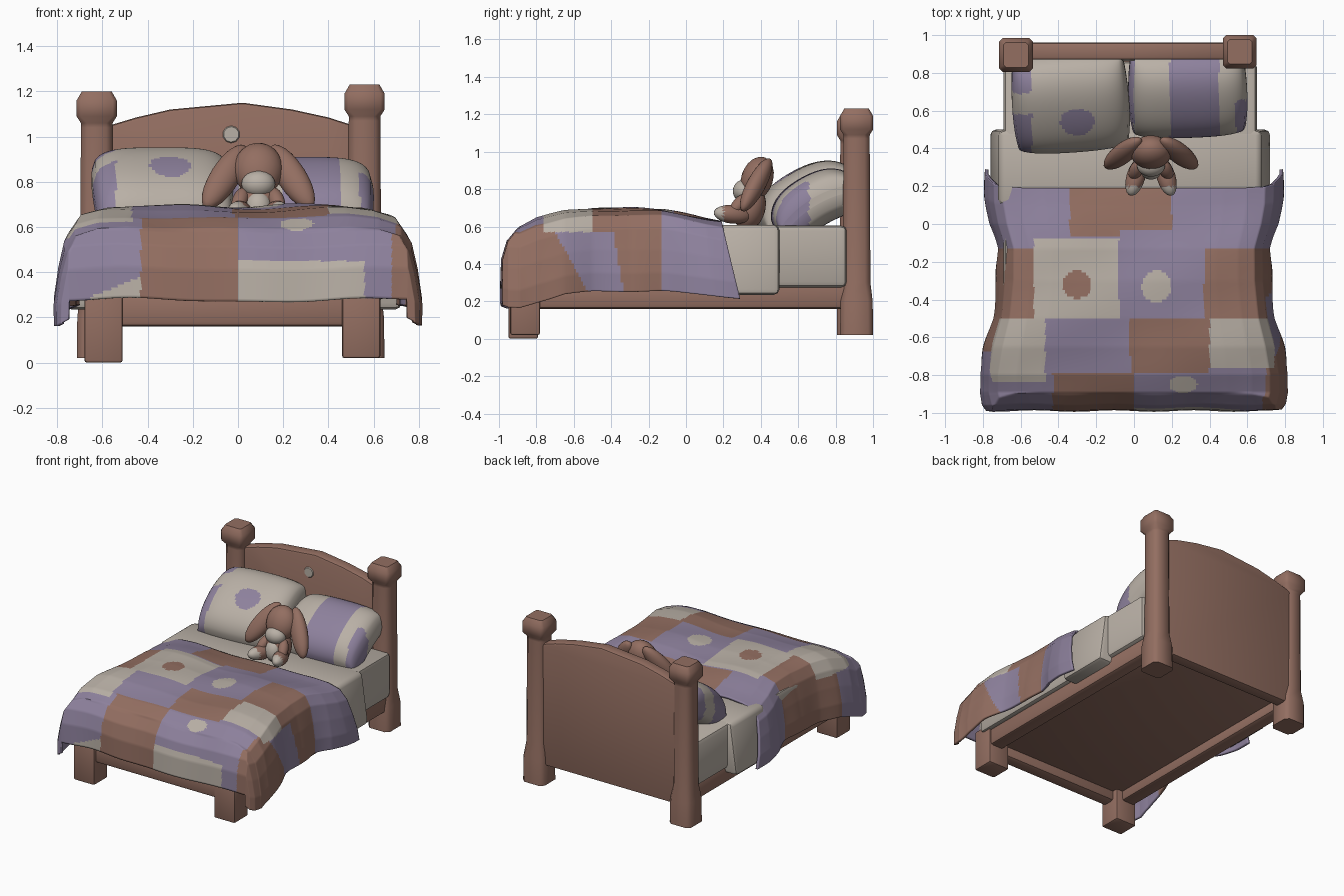
import bpy, bmesh, math
from mathutils import Vector, Matrix

if "Cube" in bpy.data.objects:
    bpy.data.objects.remove(bpy.data.objects["Cube"])

def material(name, col):
    m = bpy.data.materials.new(name)
    m.diffuse_color = (*col, 1)
    m.use_nodes = True
    m.node_tree.nodes["Principled BSDF"].inputs["Base Color"].default_value = m.diffuse_color
    return m

MATS = [material("brown_wood", (.293, .157, .12)),
        material("lavender_cloth", (.270, .221, .337)),
        material("cream_cloth", (.485, .434, .380))]
BROWN, LAV, CREAM = 0, 1, 2

def finish(name, bm, color, angle=40):
    """color is an index, or a rule taking the face centre and normal"""
    bm.normal_update()
    for f in bm.faces:
        f.smooth = True
        f.material_index = color(f.calc_center_median(), f.normal) if callable(color) else color
    me = bpy.data.meshes.new(name)
    bm.to_mesh(me)
    bm.free()
    for m in MATS:
        me.materials.append(m)
    me.set_sharp_from_angle(angle=math.radians(angle))
    ob = bpy.data.objects.new(name, me)
    bpy.context.collection.objects.link(ob)
    return ob

def box(name, x, y, z, color, bevel=.02, taper=1):
    """bevelled box; taper narrows the top in x"""
    bm = bmesh.new()
    bmesh.ops.create_cube(bm, size=1)
    for v in bm.verts:
        if v.co.z > 0:
            v.co.x *= taper
        v.co = [(a + b) / 2 + c * (b - a) for c, (a, b) in zip(v.co, (x, y, z))]
    bmesh.ops.bevel(bm, geom=bm.edges[:], offset=bevel, segments=2, profile=.5, affect='EDGES')
    return finish(name, bm, color)

def post(name, cx, cy, rings):
    """stack of chamfered squares: (half width, z, squareness)"""
    bm, prev = bmesh.new(), None
    for h, z, k in rings:
        c = h * k
        pts = [(h, -c), (h, c), (c, h), (-c, h), (-h, c), (-h, -c), (-c, -h), (c, -h)]
        ring = [bm.verts.new((cx + a, cy + b, z)) for a, b in pts]
        if prev:
            for i in range(8):
                bm.faces.new((prev[i], prev[(i+1) % 8], ring[(i+1) % 8], ring[i]))
        else:
            bm.faces.new(ring[::-1])
        prev = ring
    bm.faces.new(prev)
    return finish(name, bm, BROWN, 50)

def blob(name, p, q, w, t, color, facing=(0, -1, 0)):
    """ellipsoid running from p to q, half width w, half thickness t along facing"""
    p, q = Vector(p), Vector(q)
    zax = (q - p).normalized()
    xax = Vector(facing).cross(zax).normalized()
    yax = zax.cross(xax)
    rot = Matrix((xax, yax, zax)).transposed().to_4x4()
    bm = bmesh.new()
    bmesh.ops.create_icosphere(bm, subdivisions=3, radius=1)
    bm.transform(Matrix.Translation((p + q) / 2) @ rot @ Matrix.Diagonal((w, t, (q - p).length / 2, 1)))
    return finish(name, bm, color)

def near(c, x, y, rx, ry):
    return ((c.x - x) / rx) ** 2 + ((c.y - y) / ry) ** 2 < 1

# --- bed frame
for side, cx, cy, top in (("left", -.625, .895, 1.20), ("right", .56, .912, 1.23)):
    post("headboard_post_" + side, cx, cy,
         [(.088, .02, .7), (.086, .2, .7), (.074, .3, .6), (.07, top - .16, .6), (.07, top - .14, .6),
          (.089, top - .11, .8), (.089, top - .04, .8), (.066, top, .8)])
box("front_leg_left", (-.68, -.51), (-.95, -.79), (0, .32), BROWN, .012)
box("front_leg_right", (.46, .63), (-.94, -.78), (.02, .32), BROWN, .012)
box("side_rail_left", (-.67, -.56), (-.88, .9), (.16, .29), BROWN)
box("side_rail_right", (.51, .62), (-.88, .9), (.16, .29), BROWN)
box("front_rail", (-.6, .55), (-.93, -.83), (.16, .30), BROWN)
box("bed_base", (-.6, .56), (-.88, .9), (.23, .28), BROWN, .005)

# --- arched headboard
bm = bmesh.new()
outline = [(-.6, .16), (.54, .16), (.54, 1.04), (.4, 1.085), (.24, 1.12), (.02, 1.15),
           (-.3, 1.12), (-.45, 1.085), (-.6, 1.04)]
face = bm.faces.new([bm.verts.new((x, .87, z)) for x, z in outline])
ext = bmesh.ops.extrude_face_region(bm, geom=[face])
bmesh.ops.translate(bm, vec=(0, .09, 0), verts=[e for e in ext["geom"] if isinstance(e, bmesh.types.BMVert)])
bmesh.ops.recalc_face_normals(bm, faces=bm.faces[:])
rim = [e for e in bm.edges if abs(e.verts[0].co.y - e.verts[1].co.y) < .01]
bmesh.ops.bevel(bm, geom=rim, offset=.015, segments=2, profile=.5, affect='EDGES')
finish("headboard", bm, BROWN)
bm = bmesh.new()
bmesh.ops.create_cone(bm, cap_ends=True, segments=10, radius1=.04, radius2=.034, depth=.008,
                      matrix=Matrix.Translation((-.03, .868, 1.01)) @ Matrix.Rotation(math.pi / 2, 4, 'X'))
finish("headboard_spot", bm, CREAM)

# --- mattress and overhanging sheet
box("mattress", (-.69, .65), (-.87, .86), (.275, .605), CREAM, .03)
box("sheet", (-.765, .725), (.1, .5), (.235, .608), CREAM, .03, .93)

# --- blanket: cross-sections lofted from head to foot
STATIONS = [(.19, .63, .79, .22), (.1, .645, .785, .23), (0, .665, .765, .24), (-.13, .69, .725, .25),
            (-.3, .70, .725, .25), (-.5, .695, .75, .25), (-.65, .68, .79, .24), (-.8, .645, .82, .2),
            (-.89, .60, .82, .17), (-.955, .52, .80, .17), (-.985, .42, .775, .18), (-.99, .28, .74, .2)]
HALF = [(0, 0), (.2, 0), (.4, 0), (.6, 0), (.76, .02), (.88, .08), (.94, .24), (.975, .5), (1, .78), (1, 1)]
PROFILE = [(-f, d) for f, d in HALF[:0:-1]] + HALF

def resample(rows, n):
    out = []
    for a, b in zip(rows, rows[1:]):
        out += [tuple(p + (q - p) * k / n for p, q in zip(a, b)) for k in range(n)]
    return out + [rows[-1]]

def patch(c, n):
    x, y, z = c
    if near(c, -.3, -.32, .075, .075):
        return BROWN
    if near(c, .12, -.33, .08, .085) or near(c, .26, -.85, .075, .045):
        return CREAM
    if y > -.03 and x < .2 or y > -.08 and x < -.08 or y > -.13 and (x < -.53 or x > .37):
        return BROWN if -.34 < x < .2 and y > -.06 else LAV
    if x > .68 and z < .57:                      # right hanging side
        slant = .57 - z
        return BROWN if y > -.39 + .18 * slant or y < -.7 + .55 * slant else LAV
    if x < -.68 and z < .55:                     # left hanging side
        return BROWN if y > -.68 else LAV
    if y > -.5:
        return BROWN if x < -.53 or x > .37 else CREAM if x < -.08 else LAV
    if y > -.79 - .05 * (x < -.45) + .03 * (x > .4):
        return CREAM if x < -.47 or x > .4 else LAV if x < -.02 else BROWN
    if x < -.43:                                 # foot end
        return CREAM if y < -.95 and x > -.65 and z < .38 + (x + .43) * .4 else LAV
    if x < 0:
        return BROWN
    if x < .7:
        return CREAM if z < .45 and x < .56 and y < -.9 else LAV
    return BROWN

bm, grid = bmesh.new(), []
for y, top, w, hem in resample(STATIONS, 12):
    row = []
    for f, d in resample(PROFILE, 12):
        ptop = max(top, .6)
        z = min(ptop - d * (ptop - hem), top)
        wave = .005 * math.sin(9 * f + 5 * y) + .004 * math.sin(13 * y - 4 * f)
        dip = .012 * math.exp(-(f / .3) ** 2)
        yy = y + .1 * d * max(0, y / .19)
        out = 1 + .012 * d * math.sin(17 * y)
        row.append(bm.verts.new((f * w * out, yy - .004 * math.sin(11 * f) * (y < -.9), z + wave - dip)))
    grid.append(row)
for a, b in zip(grid, grid[1:]):
    for i in range(len(a) - 1):
        bm.faces.new((a[i], b[i], b[i + 1], a[i + 1]))
blanket = finish("patchwork_blanket", bm, patch, 60)
solid = blanket.modifiers.new("thickness", 'SOLIDIFY')
solid.thickness, solid.offset = .018, -1

# --- pillows leaning on the headboard, bent over towards it
def pillow(name, loc, hx, hy, t, tilt, turn, color):
    bm = bmesh.new()
    bmesh.ops.create_cube(bm, size=2)
    bmesh.ops.subdivide_edges(bm, edges=bm.edges[:], cuts=45, use_grid_fill=True)
    for v in bm.verts:
        u, w, s = v.co
        puff = max(0, (1 - u ** 4) * (1 - w ** 4)) ** .45
        pin = 1 - .07 * (u * w) ** 2
        v.co = (u * hx * pin, w * hy * pin, s * t * (.15 + .85 * puff) - .055 * w * w)
    bm.transform(Matrix.Translation(loc) @ Matrix.Rotation(turn, 4, 'Z') @ Matrix.Rotation(tilt, 4, 'X'))
    return finish(name, bm, color, 70)

def spotted(c, n):
    edge = c.x < -.54 and (c.y < .58 or near(c, -.6, .76, .09, .07))
    return LAV if near(c, -.3, .54, .09, .07) and n.z > 0 or edge else CREAM

def striped(c, n):
    return LAV if c.x < .0 or .19 < c.x < .45 or c.x > .54 and c.y < .66 else CREAM

pillow("pillow_left", (-.335, .63, .765), .31, .29, .14, math.radians(30), math.radians(4), spotted)
pillow("pillow_right", (.285, .68, .735), .315, .255, .14, math.radians(30), math.radians(2), striped)

# --- plush rabbit with drooping ears
X = .09
blob("rabbit_body", (X, .31, .58), (X, .37, .82), .095, .085, BROWN)
blob("rabbit_belly", (X, .28, .61), (X, .30, .76), .06, .055, CREAM)
blob("rabbit_head", (X, .34, .74), (X, .42, .97), .11, .085, BROWN)
blob("rabbit_muzzle", (X, .30, .73), (X, .32, .85), .075, .06, CREAM)
for s in (-1, 1):
    side = "left" if s < 0 else "right"
    blob("rabbit_ear_" + side, (X + s * .06, .45, .96), (X + s * .235, .30, .685), .065, .05, BROWN)
    blob("rabbit_arm_" + side, (X + s * .06, .33, .77), (X + s * .10, .24, .67), .035, .035, BROWN, (1, 0, 0))
    blob("rabbit_leg_" + side, (X + s * .05, .35, .655), (X + s * .11, .15, .675), .05, .05,
         lambda c, n: CREAM if c.y < .20 else BROWN, (0, 0, 1))
